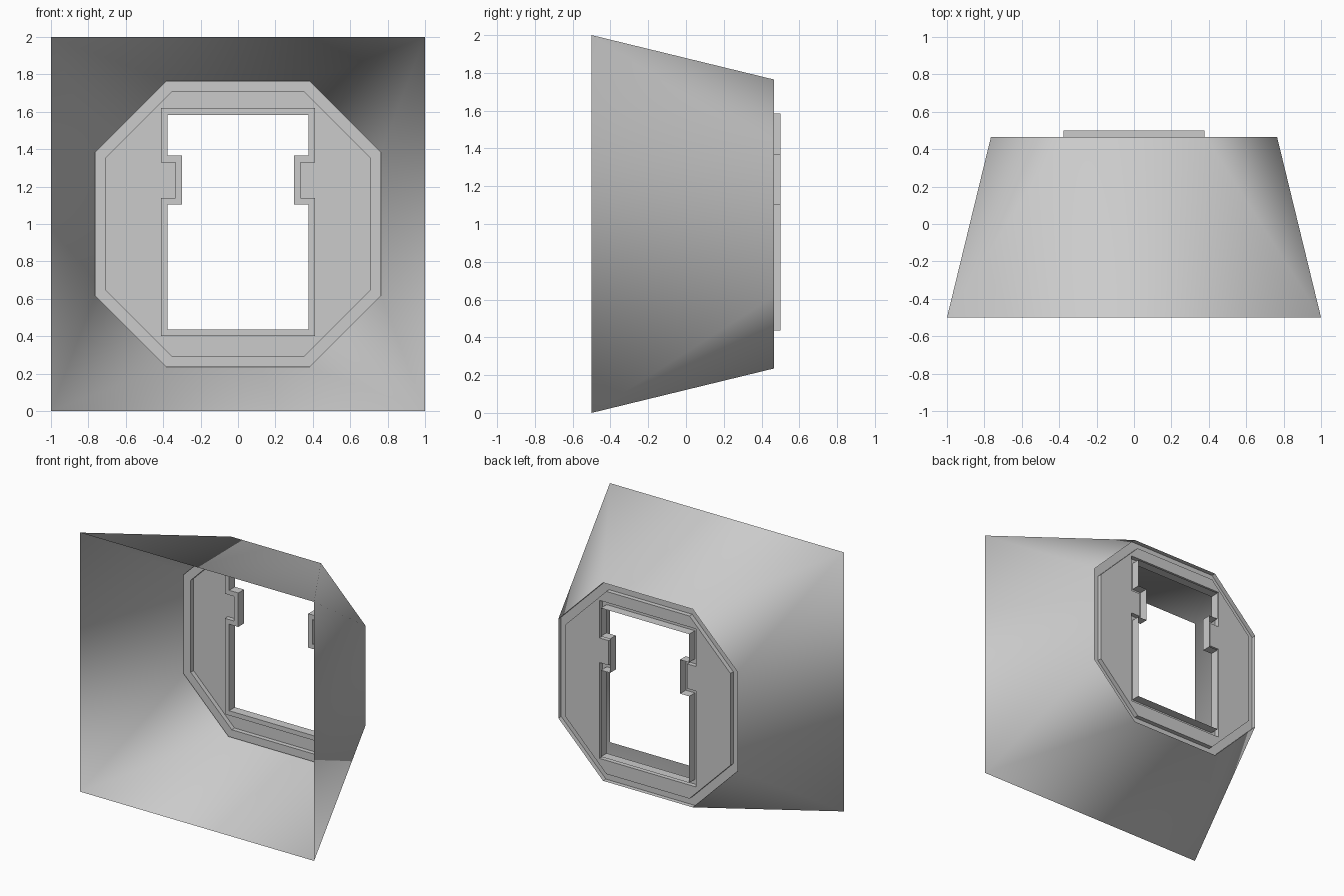
import bpy, bmesh

if "Cube" in bpy.data.objects:
    bpy.data.objects.remove(bpy.data.objects["Cube"])


def octagon(half, side):
    # counter-clockwise profile in x/z, centred on z = 1
    right = [(side, 1 - half), (half, 1 - side), (half, 1 + side), (side, 1 + half)]
    return right + [(-x, z) for x, z in reversed(right)]


def doorway(d):
    # opening with two side tabs, inset by d
    w, t = 0.413 - d, 0.335 - d
    right = [(w, 0.40 + d), (w, 1.14 - d), (t, 1.14 - d),
             (t, 1.33 + d), (w, 1.33 + d), (w, 1.62 - d)]
    return right + [(-x, z) for x, z in reversed(right)]


def ring(bm, profile, y):
    return [bm.verts.new((x, y, z)) for x, z in profile]


def bridge(bm, a, b):
    n = len(a)
    for i in range(n):
        j = (i + 1) % n
        bm.faces.new((a[i], a[j], b[j], b[i]))


def finish(bm, name, smooth):
    me = bpy.data.meshes.new(name)
    for f in bm.faces:
        f.smooth = smooth
    bm.to_mesh(me)
    bm.free()
    bpy.context.collection.objects.link(bpy.data.objects.new(name, me))


OUT, BACK, FRONT, LIP = octagon(0.765, 0.383), 0.465, 0.43, 0.5

# tapered shell: square mouth to octagonal end, open at the front
bm = bmesh.new()
sq = ring(bm, [(1, 0), (1, 2), (-1, 2), (-1, 0)], -0.5)
oc = ring(bm, OUT, BACK)
for k in range(4):
    a, b = oc[2 * k], oc[2 * k + 1]
    bm.faces.new((sq[k], b, a))
    bm.faces.new((sq[k], sq[(k + 1) % 4], oc[(2 * k + 2) % 8], b))
finish(bm, "tapered_shell", True)

# end wall: recessed border, raised panel, recessed door border and door lip
bm = bmesh.new()
loops = [ring(bm, OUT, BACK), ring(bm, OUT, FRONT)]
inner = octagon(0.705, 0.355)
loops += [ring(bm, inner, FRONT), ring(bm, inner, BACK)]
for a, b in zip(loops, loops[1:]):
    bridge(bm, a, b)
door = [ring(bm, doorway(0), BACK), ring(bm, doorway(0), FRONT),
        ring(bm, doorway(0.036), FRONT), ring(bm, doorway(0.036), LIP)]
for a, b in zip(door, door[1:]):
    bridge(bm, a, b)

# flat panel between the octagon and the doorway
edges = [bm.edges.get((l[i], l[i - 1])) for l in (loops[-1], door[0]) for i in range(len(l))]
bmesh.ops.triangle_fill(bm, use_beauty=True, use_dissolve=False, edges=edges)
bmesh.ops.recalc_face_normals(bm, faces=bm.faces[:])
finish(bm, "end_wall", False)
